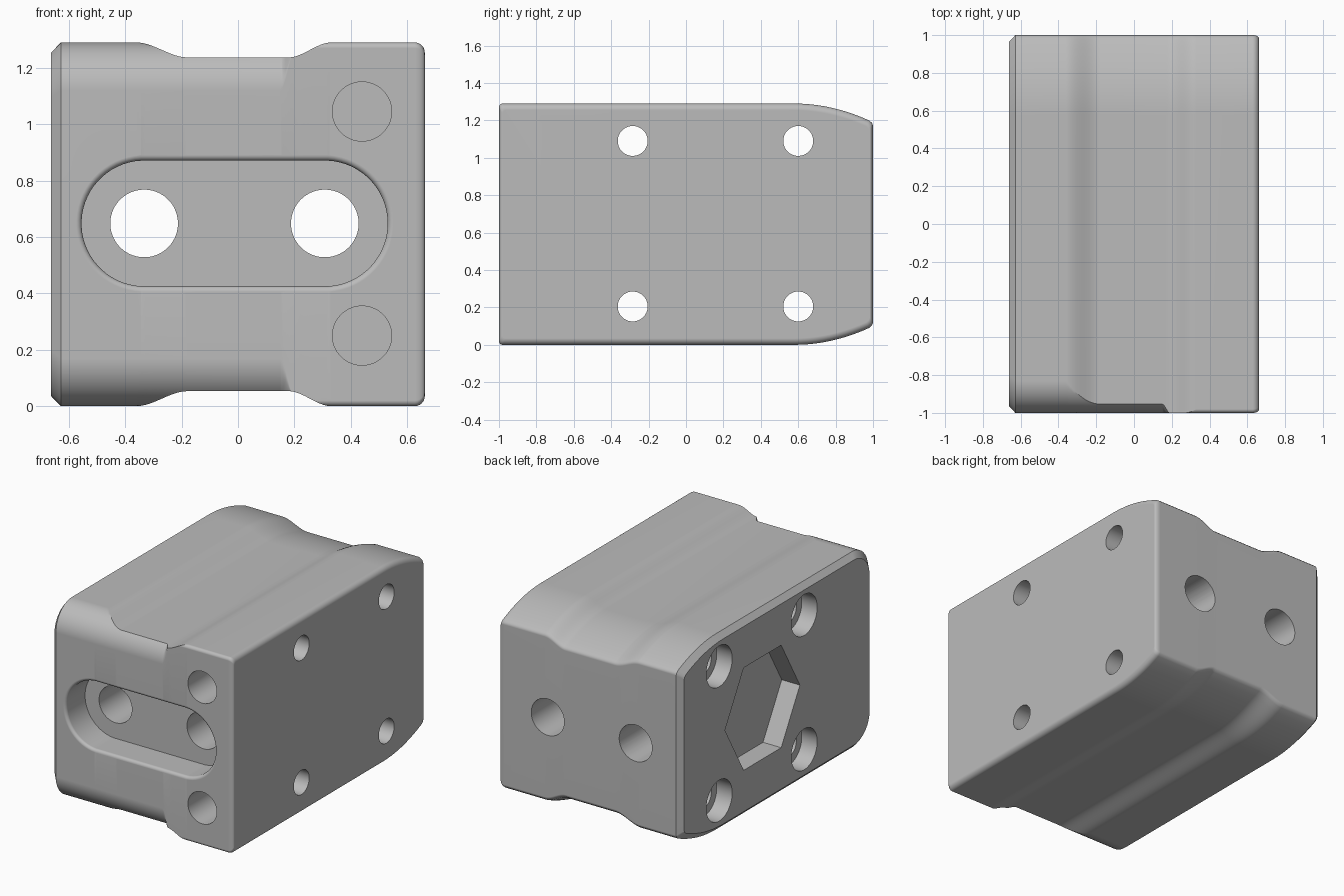
import bpy, bmesh, math
from mathutils import Vector

cube = bpy.data.objects.get("Cube")
if cube:
    bpy.data.objects.remove(cube, do_unlink=True)

HALF_W, H, MID = 0.6625, 1.29, 0.645

grey = bpy.data.materials.new("plain grey")
grey.use_nodes = True
grey.diffuse_color = (0.5, 0.5, 0.5, 1)
grey.node_tree.nodes["Principled BSDF"].inputs["Base Color"].default_value = (0.5, 0.5, 0.5, 1)


def loft(name, sections):
    """Skin closed loops of equal length and cap both ends."""
    bm = bmesh.new()
    rings = [[bm.verts.new(p) for p in s] for s in sections]
    n = len(rings[0])
    for a, b in zip(rings, rings[1:]):
        for i in range(n):
            j = (i + 1) % n
            bm.faces.new((a[i], a[j], b[j], b[i]))
    bm.faces.new(rings[0])
    bm.faces.new(rings[-1])
    bmesh.ops.recalc_face_normals(bm, faces=bm.faces)
    mesh = bpy.data.meshes.new(name)
    bm.to_mesh(mesh)
    bm.free()
    mesh.materials.append(grey)
    obj = bpy.data.objects.new(name, mesh)
    bpy.context.collection.objects.link(obj)
    return obj


def smooth(a, b, x):
    t = min(1, max(0, (x - a) / (b - a)))
    return t * t * (3 - 2 * t)


def span(a, b, n):
    return [a + (b - a) * i / n for i in range(n + 1)]


# Body: side profiles skinned across the width
def side_profile(x, inset_y=0, inset_z=0):
    groove = 0.053 * (smooth(-0.36, -0.18, x) - smooth(0.18, 0.33, x))
    r = 0.17 - 0.15 * smooth(0.15, 0.205, x)      # front edge rounding
    arc = math.asin(max(0.1, (r - groove) / r))
    top = H - groove
    cz = top - r * math.sin(arc)
    half = [(-1 + r - r * math.cos(a), cz + r * math.sin(a)) for a in span(0, arc, 12)]
    half += [(y, top - 0.1 * ((y - 0.58) / 0.42) ** 2) for y in span(0.58, 0.98, 10)]
    half += [(0.994, top - 0.103), (1, top - 0.118)]
    loop = half + [(y, H - z) for y, z in reversed(half)]
    sy, sz = 1 - inset_y, 1 - inset_z / MID
    return [(x, y * sy, MID + (z - MID) * sz) for y, z in loop]


stations = [-0.628] + span(-0.36, -0.18, 12) + span(0.15, 0.205, 6) + span(0.22, 0.33, 8)
sections = [side_profile(-HALF_W, 0.035, 0.035)] + [side_profile(x) for x in stations]
for a in span(0, math.pi / 2, 6):
    k = 1 - math.cos(a)
    sections.append(side_profile(HALF_W - 0.035 + 0.035 * math.sin(a), 0.018 * k, 0.035 * k))
body = loft("body", sections)


# Cutters: discs and rounded slots swept along one axis
def disc(r, n, stretch=0):
    pts = []
    for i in range(n):
        a = 2 * math.pi * (i + 0.5) / n
        shift = stretch if math.cos(a) > 0 else -stretch
        pts.append((r * math.cos(a) + shift, r * math.sin(a)))
    return pts


def cutter_y(x, z, steps, stretch=0):
    return loft("cutter", [[(x + u, y, z + v) for u, v in disc(r, 64, stretch)] for y, r in steps])


def cutter_x(y, z, steps):
    return loft("cutter", [[(x, y + u, z + v) for u, v in disc(r, 48)] for x, r in steps])


cutters = []
# Front slot with a softened rim
rim = [(-1 + 0.02 * (1 - math.cos(a)), 0.243 - 0.02 * math.sin(a)) for a in span(0, math.pi / 2, 5)]
cutters.append(cutter_y(-0.012, 0.648, [(-1.02, 0.243)] + rim + [(-0.8, 0.223)], 0.32))
# Long holes from front to back
for x in (-0.333, 0.308):
    cutters.append(cutter_y(x, 0.648, [(-1.1, 0.12), (1.1, 0.12)]))
# Blind front holes
for z in (0.25, 1.045):
    cutters.append(cutter_y(0.44, z, [(-1.1, 0.105), (-0.6, 0.105)]))
# Cross holes with counterbores on the chamfered side
for y in (-0.285, 0.6):
    for z in (0.205, 1.09):
        cutters.append(cutter_x(y, z, [(-0.8, 0.135), (-0.55, 0.135), (-0.55, 0.08), (0.8, 0.08)]))
# Hexagonal pocket
hexagon = [(0.15 + 0.39 * math.cos(i * math.pi / 3), MID + 0.39 * math.sin(i * math.pi / 3)) for i in range(6)]
cutters.append(loft("cutter", [[(x, y, z) for y, z in hexagon] for x in (-0.8, -0.53)]))

for c in cutters:
    c.hide_render = True
    m = body.modifiers.new("cut", "BOOLEAN")
    m.operation = "DIFFERENCE"
    m.solver = "EXACT"
    m.object = c

# Bake the cuts and drop the cutters
bpy.context.view_layer.update()
baked = bpy.data.meshes.new_from_object(body.evaluated_get(bpy.context.evaluated_depsgraph_get()))
body.modifiers.clear()
body.data = baked
for c in cutters:
    bpy.data.objects.remove(c, do_unlink=True)
baked.materials.clear()
baked.materials.append(grey)

# Smooth curved areas, keep edges crisp
bpy.ops.object.select_all(action="DESELECT")
body.select_set(True)
bpy.context.view_layer.objects.active = body
bpy.ops.object.shade_smooth_by_angle(angle=math.radians(28))
weighted = body.modifiers.new("weighted normals", "WEIGHTED_NORMAL")
weighted.keep_sharp = True
